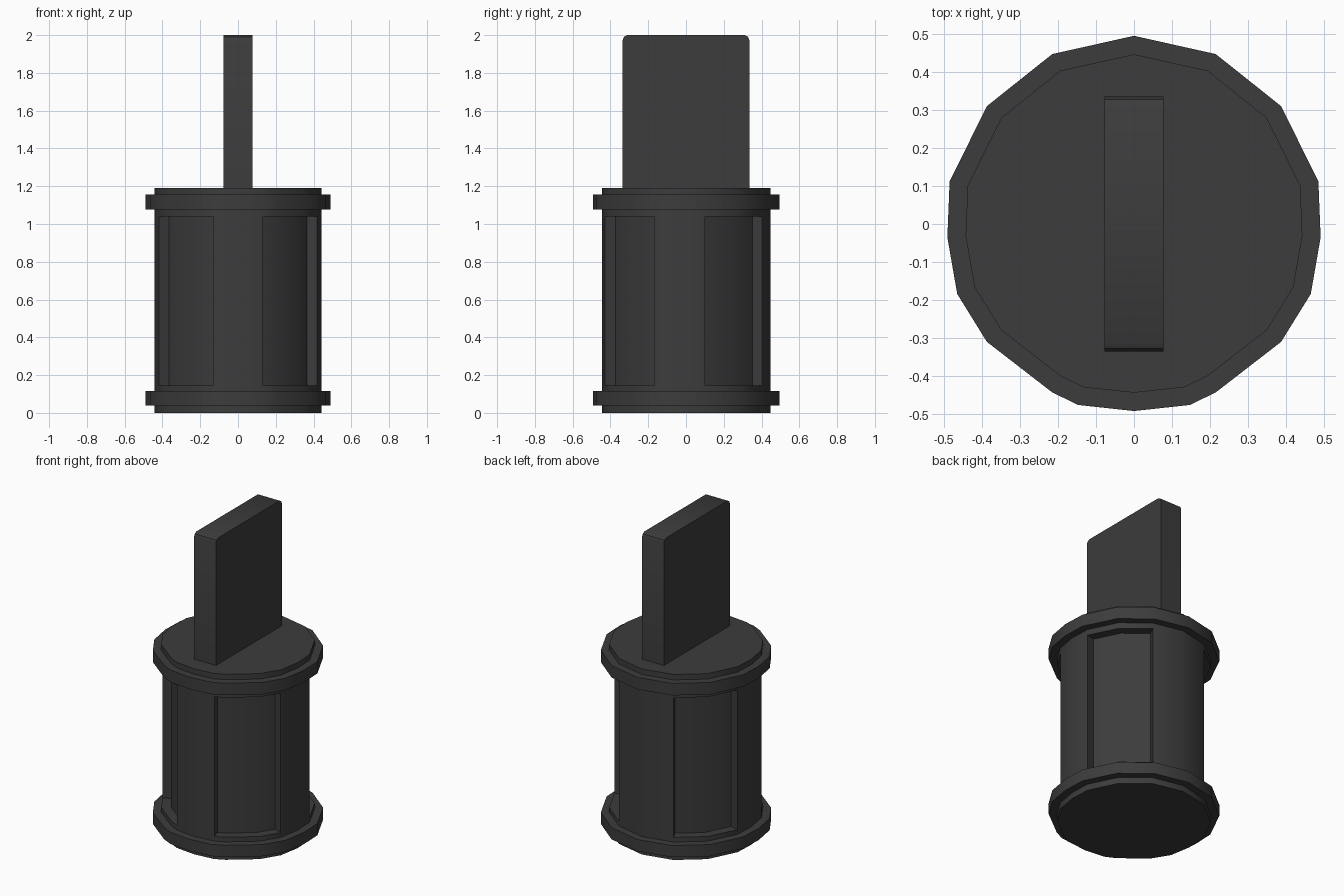
import bpy, bmesh, math

if "Cube" in bpy.data.objects:
    bpy.data.objects.remove(bpy.data.objects["Cube"])

# Right half of the outer flange outline, from back (+y) to front (-y)
HALF = [(0, .495), (.215, .447), (.387, .31), (.485, .112), (.491, -.035),
        (.465, -.184), (.387, -.31), (.215, -.443), (.147, -.476), (0, -.492)]
PANELS = {1, 2, 5, 6, 7}      # outline segments that are recessed
BODY, FLOOR = .902, .785      # scale of body wall and of recess floor
Z0, Z1, Z2, Z3 = 0, .145, 1.04, 1.19

mat = bpy.data.materials.new("dark_grey")
mat.diffuse_color = (.045, .045, .045, 1)
mat.use_nodes = True
mat.node_tree.nodes["Principled BSDF"].inputs["Base Color"].default_value = mat.diffuse_color


def finish(name, bm):
    bmesh.ops.remove_doubles(bm, verts=bm.verts, dist=1e-4)
    bmesh.ops.recalc_face_normals(bm, faces=bm.faces)
    me = bpy.data.meshes.new(name)
    bm.to_mesh(me)
    bm.free()
    me.materials.append(mat)
    me.shade_smooth()
    me.set_sharp_from_angle(angle=math.radians(32))
    ob = bpy.data.objects.new(name, me)
    bpy.context.collection.objects.link(ob)
    return ob


def face(bm, pts):
    bm.faces.new([bm.verts.new(p) for p in pts])


def pt(i, side, scale, z):
    x, y = HALF[i]
    return (x * scale * side, y * scale, z)


def strip(bm, i, side, a, b):
    """Quad over outline segment i between two (scale, z) levels."""
    face(bm, [pt(i, side, *a), pt(i + 1, side, *a), pt(i + 1, side, *b), pt(i, side, *b)])


# Body with four recessed panels
bm = bmesh.new()
for side in (1, -1):
    for i in range(len(HALF) - 1):
        strip(bm, i, side, (BODY, Z0), (BODY, Z1))
        strip(bm, i, side, (BODY, Z2), (BODY, Z3))
        if i in PANELS:
            strip(bm, i, side, (BODY, Z1), (FLOOR, Z1))
            strip(bm, i, side, (FLOOR, Z1), (FLOOR, Z2))
            strip(bm, i, side, (FLOOR, Z2), (BODY, Z2))
        else:
            strip(bm, i, side, (BODY, Z1), (BODY, Z2))
    for j in (1, 3, 5, 8):    # radial side walls of the recesses
        face(bm, [pt(j, side, BODY, Z1), pt(j, side, FLOOR, Z1),
                  pt(j, side, FLOOR, Z2), pt(j, side, BODY, Z2)])
n = len(HALF)
for z in (Z0, Z3):
    face(bm, [pt(i, 1, BODY, z) for i in range(n)]
         + [pt(i, -1, BODY, z) for i in range(n - 2, 0, -1)])
finish("body", bm)

# Flanges around the bottom and top
for name, lo, hi in (("bottom_flange", .04, .115), ("top_flange", 1.078, 1.155)):
    bm = bmesh.new()
    for side in (1, -1):
        for i in range(n - 1):
            prof = [(BODY, lo), (1, lo), (1, hi), (BODY, hi)]
            for a, b in zip(prof, prof[1:] + prof[:1]):
                strip(bm, i, side, a, b)
    finish(name, bm)

# Flat upright blade with clipped top corners
bm = bmesh.new()
prof = [(-.335, Z3), (.335, Z3), (.335, 1.975), (.328, 1.991), (.312, 2),
        (-.312, 2), (-.328, 1.991), (-.335, 1.975)]
for x in (-.077, .077):
    face(bm, [(x, y, z) for y, z in prof])
for (ya, za), (yb, zb) in zip(prof, prof[1:] + prof[:1]):
    face(bm, [(-.077, ya, za), (.077, ya, za), (.077, yb, zb), (-.077, yb, zb)])
finish("blade", bm)
